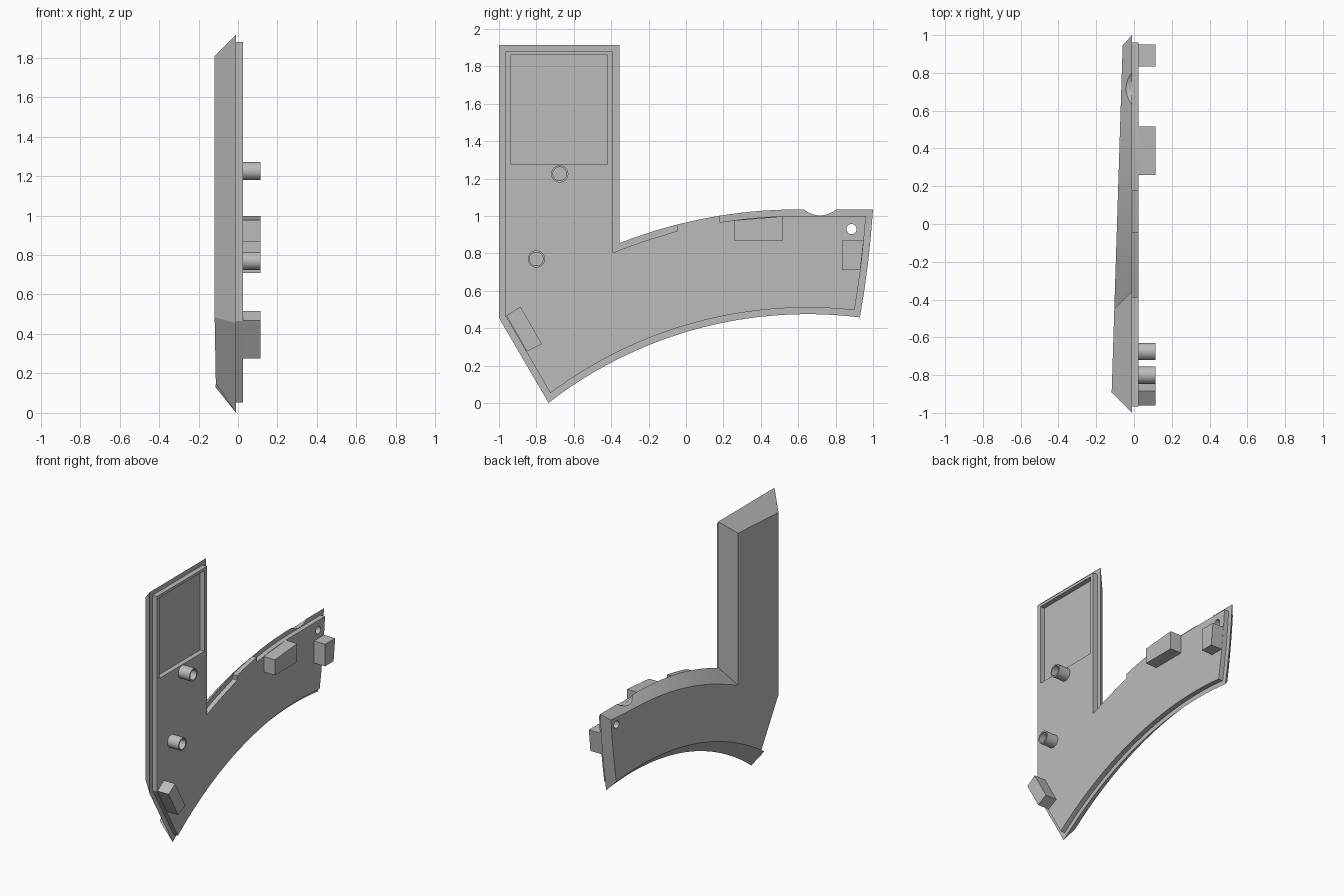
import bpy, bmesh
from math import sqrt, sin, cos, tau, radians
from mathutils import Vector

if "Cube" in bpy.data.objects:
    bpy.data.objects.remove(bpy.data.objects["Cube"], do_unlink=True)

grey = bpy.data.materials.new("plain grey")
grey.use_nodes = True
colour = (0.5, 0.5, 0.5, 1)
grey.diffuse_color = colour
grey.node_tree.nodes["Principled BSDF"].inputs["Base Color"].default_value = colour

SEAM, FACE, TIP = -0.01, 0.025, 0.115   # x of rim, inner face, peg ends


def loft(name, back, front):
    """Closed solid between two matching loops of 3D points."""
    bm = bmesh.new()
    a = [bm.verts.new(p) for p in back]
    b = [bm.verts.new(p) for p in front]
    n = len(a)
    bm.faces.new(a[::-1])
    bm.faces.new(b)
    for i in range(n):
        j = (i + 1) % n
        bm.faces.new((a[i], a[j], b[j], b[i]))
    bmesh.ops.recalc_face_normals(bm, faces=bm.faces)
    mesh = bpy.data.meshes.new(name)
    bm.to_mesh(mesh)
    bm.free()
    mesh.materials.append(grey)
    obj = bpy.data.objects.new(name, mesh)
    bpy.context.collection.objects.link(obj)
    return obj


def prism(name, pts, x0, x1):
    return loft(name, [(x0, y, z) for y, z in pts], [(x1, y, z) for y, z in pts])


def circle(y, z, r, n=32):
    return [(y + r * cos(tau * i / n), z + r * sin(tau * i / n)) for i in range(n)]


def activate(obj):
    bpy.ops.object.select_all(action='DESELECT')
    obj.select_set(True)
    bpy.context.view_layer.objects.active = obj


def cut(obj, pts, x0=-0.3, x1=0.3):
    cutter = prism("cutter", pts, x0, x1)
    cutter.hide_render = True
    mod = obj.modifiers.new("cut", 'BOOLEAN')
    mod.operation, mod.solver, mod.object = 'DIFFERENCE', 'EXACT', cutter
    activate(obj)
    bpy.ops.object.modifier_apply(modifier=mod.name)
    bpy.data.objects.remove(cutter, do_unlink=True)


def arc(y, y_top, z_top, r):
    return (y, z_top - r + sqrt(r * r - (y - y_top) ** 2))


def span(a, b, n):
    return [a + (b - a) * i / n for i in range(n + 1)]


# Outline, counter-clockwise in (y, z)
TAB = (0.18, -0.045)
lower = [arc(y, 0.65, 0.475, 2.26) for y in span(-0.735, 0.93, 28)]
upper_y = span(0.6, TAB[0], 7) + span(TAB[0], TAB[1], 4)[1:] + span(TAB[1], -0.355, 5)[1:]
upper = [arc(y, 0.6, 1.035, 2.62) for y in upper_y]
outline = (lower + [(0.953, 0.6), (0.973, 0.745), (0.988, 0.89), (1, 1.035)] + upper
           + [(-0.355, 1.915), (-1, 1.915), (-1, 0.455)])
outline = [Vector(p) for p in outline]


def miter(i):
    """Inward vector that moves both neighbouring edges by one unit."""
    p, q, r = outline[i - 1], outline[i], outline[(i + 1) % len(outline)]
    d, e = (q - p).normalized(), (r - q).normalized()
    m, k = Vector((-d.y, d.x)), Vector((-e.y, e.x))
    return (m + k) / (1 + m.dot(k))


# Outer shell: 45 degree bevel down to a slightly tilted back
back = []
for i, p in enumerate(outline):
    q = p
    for _ in range(8):
        depth = 0.080 - 0.0317 * q.x
        q = p + miter(i) * depth
    back.append((SEAM - depth, q.x, q.y))
shell = loft("outer_shell", back, [(SEAM, p.x, p.y) for p in outline])
cut(shell, circle(0.717, 1.135, 0.132, 64))

# Raised inner plate, inset except at the tab on the upper edge
plate_pts = []
for i, p in enumerate(outline):
    inner = p + miter(i) * 0.035
    on_tab = p.y > 0.9 and TAB[1] - 0.001 < p.x < TAB[0] + 0.001
    if not on_tab:
        plate_pts.append(inner)
    elif abs(p.x - TAB[0]) < 0.001:
        plate_pts += [Vector((p.x, inner.y)), p]
    elif abs(p.x - TAB[1]) < 0.001:
        plate_pts += [p, Vector((p.x, inner.y))]
    else:
        plate_pts.append(p)
plate = prism("inner_plate", plate_pts, SEAM, FACE)
cut(plate, [(-0.935, 1.275), (-0.42, 1.275), (-0.42, 1.86), (-0.935, 1.86)])

# Screw hole through both layers
for part in (shell, plate):
    cut(part, circle(0.885, 0.93, 0.027))

# Hollow pegs
parts = [shell, plate]
for name, y, z in (("upper_peg", -0.675, 1.225), ("lower_peg", -0.8, 0.77)):
    peg = prism(name, circle(y, z, 0.046), FACE, TIP)
    cut(peg, circle(y, z, 0.036))
    parts.append(peg)

# Locating blocks
prism("top_block", [(0.26, 0.865), (0.515, 0.865), (0.515, 0.998), (0.26, 0.977)], FACE, TIP)
prism("end_block", [(0.835, 0.71), (0.932, 0.71), (0.95, 0.87), (0.835, 0.87)], FACE, TIP)
prism("corner_block", [(-0.96, 0.467), (-0.85, 0.275), (-0.77, 0.315), (-0.885, 0.515)], FACE, TIP)

for part in parts:
    activate(part)
    bpy.ops.object.shade_smooth_by_angle(angle=radians(20))
